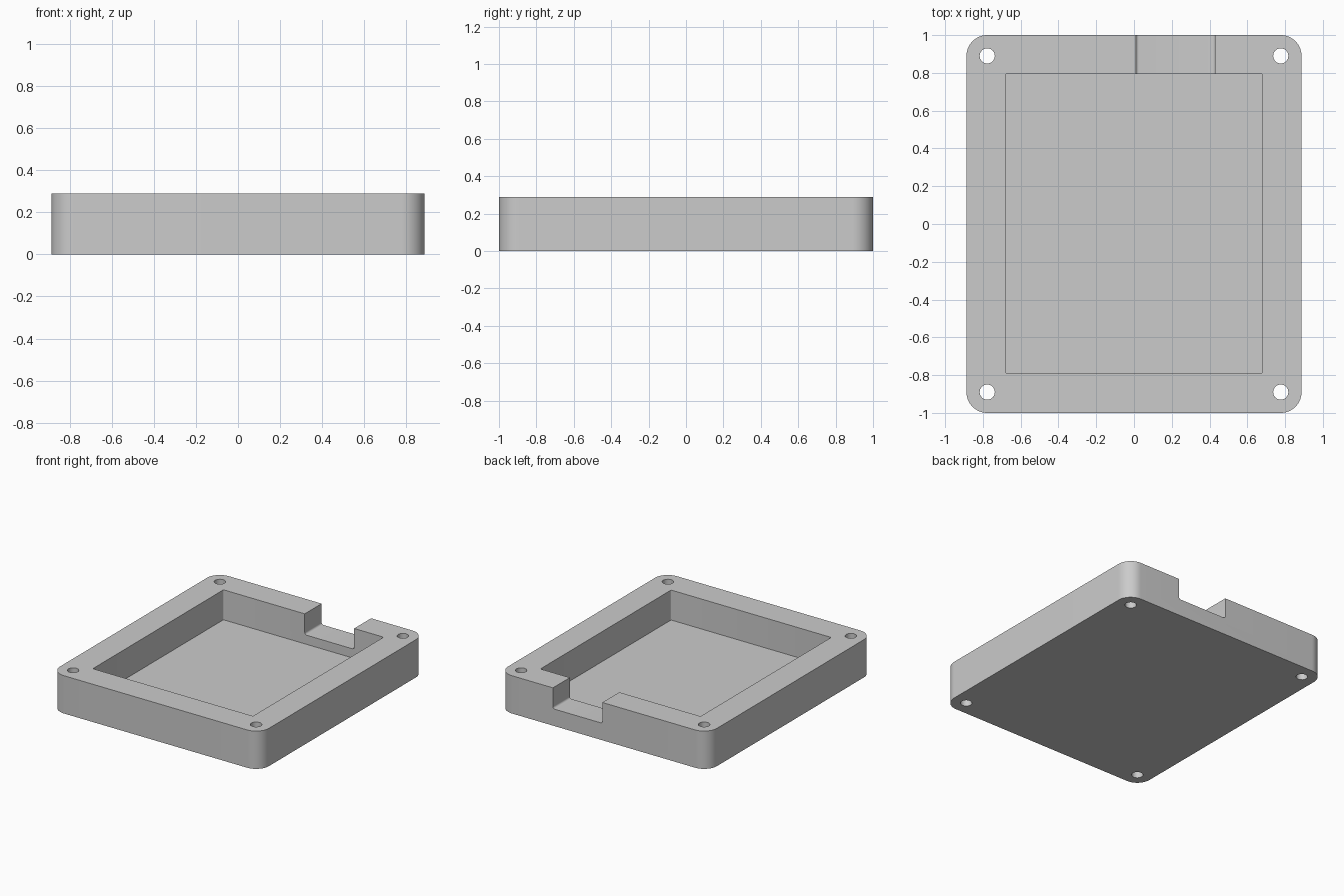
import bpy
import bmesh
from math import sin, cos, pi
from mathutils import Matrix, Vector

HEIGHT = 0.29
FLOOR = 0.06
NOTCH_FLOOR = 0.13

old = bpy.data.objects.get("Cube")
if old:
    bpy.data.objects.remove(old, do_unlink=True)

grey = bpy.data.materials.new("plain grey")
grey.use_nodes = True
colour = (0.6, 0.6, 0.6, 1)
grey.diffuse_color = colour
grey.node_tree.nodes["Principled BSDF"].inputs["Base Color"].default_value = colour


def rounded_rect(x0, x1, y0, y1, r, steps):
    """Counter-clockwise outline of a rectangle with round corners."""
    centres = [(x1 - r, y1 - r), (x0 + r, y1 - r), (x0 + r, y0 + r), (x1 - r, y0 + r)]
    points = []
    for quarter, (cx, cy) in enumerate(centres):
        for i in range(steps + 1):
            a = (quarter + i / steps) * pi / 2
            points.append((cx + r * cos(a), cy + r * sin(a)))
    return points


def prism(name, outline, start, end, turn=Matrix()):
    """Extrude an outline from start to end along z, then turn it."""
    bm = bmesh.new()
    face = bm.faces.new([bm.verts.new((x, y, start)) for x, y in outline])
    grown = bmesh.ops.extrude_face_region(bm, geom=[face])["geom"]
    bmesh.ops.translate(bm, vec=Vector((0, 0, end - start)),
                        verts=[v for v in grown if isinstance(v, bmesh.types.BMVert)])
    bm.transform(turn)
    bmesh.ops.recalc_face_normals(bm, faces=bm.faces)
    mesh = bpy.data.meshes.new(name)
    bm.to_mesh(mesh)
    bm.free()
    mesh.materials.append(grey)
    obj = bpy.data.objects.new(name, mesh)
    bpy.context.collection.objects.link(obj)
    return obj


# Tray body with round corners
tray = prism("tray_body", rounded_rect(-0.887, 0.887, -1, 1, 0.11, 16), 0, HEIGHT)

# Main pocket
cutters = [prism("pocket_cutter", rounded_rect(-0.68, 0.68, -0.79, 0.795, 0.008, 4),
                 FLOOR, HEIGHT + 0.1)]

# Cable notch through the back wall, with rounded lower edges
cutters.append(prism("notch_cutter",
                     rounded_rect(0.01, 0.43, NOTCH_FLOOR, HEIGHT + 0.2, 0.016, 6),
                     -1.1, -0.7, Matrix.Rotation(pi / 2, 4, "X")))

# Screw holes in the four corners
for sx in (-1, 1):
    for sy in (-1, 1):
        circle = rounded_rect(sx * 0.777 - 0.04, sx * 0.777 + 0.04,
                              sy * 0.89 - 0.04, sy * 0.89 + 0.04, 0.0399, 8)
        cutters.append(prism("screw_hole_cutter", circle, -0.1, HEIGHT + 0.1))

# Cut everything out of the body
bpy.context.view_layer.objects.active = tray
for cutter in cutters:
    mod = tray.modifiers.new("cut", "BOOLEAN")
    mod.operation = "DIFFERENCE"
    mod.solver = "EXACT"
    mod.object = cutter
    bpy.ops.object.modifier_apply(modifier=mod.name)
    bpy.data.objects.remove(cutter, do_unlink=True)

# Smooth the round walls, keep the edges crisp
bpy.ops.object.select_all(action="DESELECT")
tray.select_set(True)
bpy.ops.object.shade_smooth_by_angle(angle=pi / 6)
